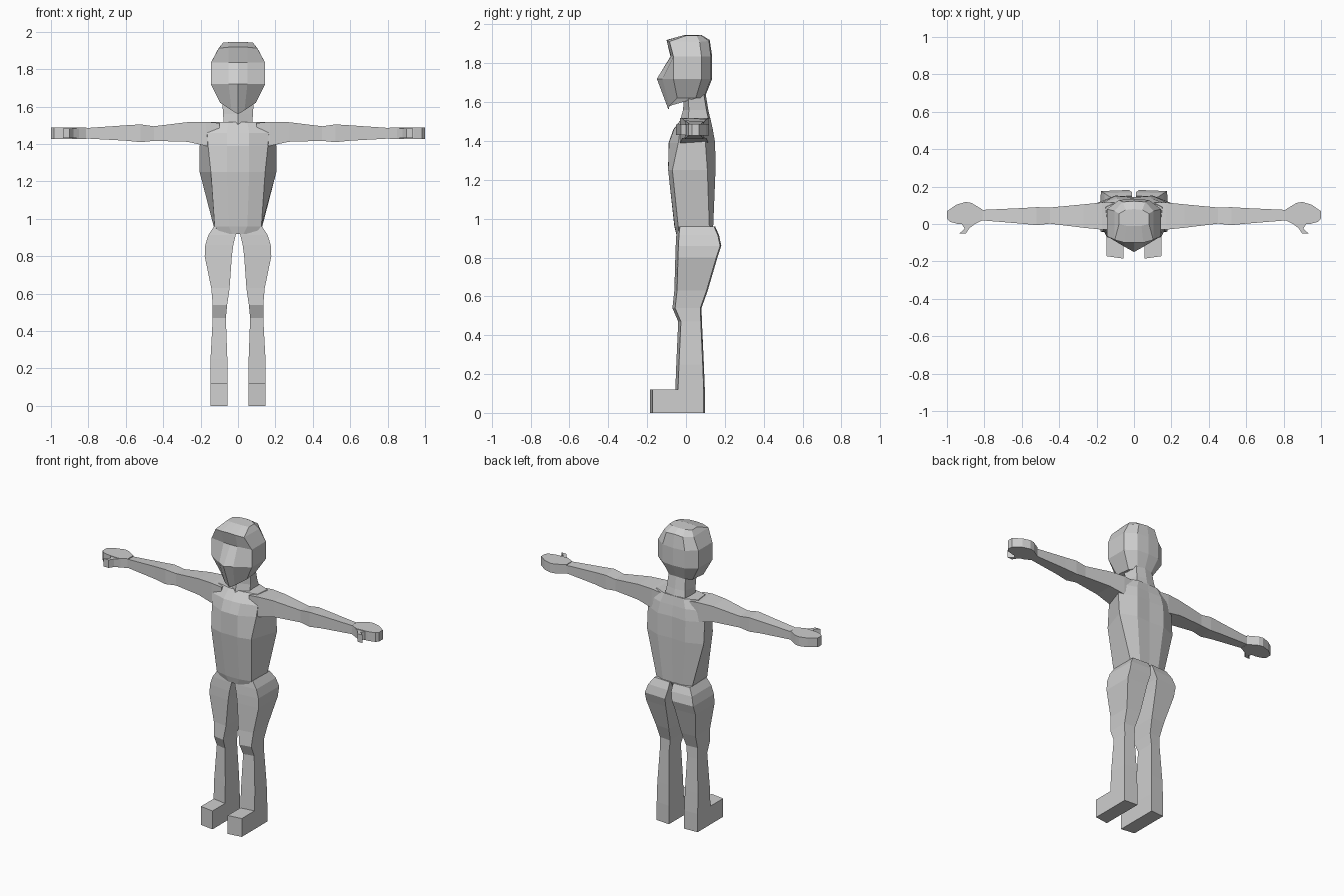
import bpy, bmesh

grey = bpy.data.materials.new("plain grey")
grey.diffuse_color = (0.62, 0.62, 0.62, 1)


def loft(name, rings):
    """Skin a list of closed rings with flat faces and cap both ends."""
    bm = bmesh.new()
    loops = [[bm.verts.new(p) for p in r] for r in rings]
    n = len(loops[0])
    for a, b in zip(loops, loops[1:]):
        for i in range(n):
            j = (i + 1) % n
            bm.faces.new((a[i], a[j], b[j], b[i]))
    bm.faces.new(loops[0])
    bm.faces.new(loops[-1])
    bmesh.ops.recalc_face_normals(bm, faces=bm.faces)
    me = bpy.data.meshes.new(name)
    bm.to_mesh(me)
    bm.free()
    me.materials.append(grey)
    ob = bpy.data.objects.new(name, me)
    bpy.context.collection.objects.link(ob)
    return ob


def sym(z, *half):
    """Full ring from its right half, front centre to back centre."""
    pts = [(p[0], p[1], p[2] if len(p) > 2 else z) for p in half]
    return pts + [(-x, y, h) for x, y, h in reversed(pts[1:-1])]


def both_sides(name, rings):
    for side, s in (("right", 1), ("left", -1)):
        loft(side + "_" + name, [[(s * x, y, z) for x, y, z in r] for r in rings])


# Torso: hips up to the flat shoulders
loft("torso", [
    sym(0.92, (0, -0.05), (0.03, -0.05), (0.09, -0.035), (0.10, 0.10), (0.06, 0.12), (0, 0.12)),
    sym(0.96, (0, -0.06), (0.05, -0.058), (0.125, -0.04), (0.13, 0.12), (0.07, 0.14), (0, 0.14)),
    sym(1.25, (0, -0.09), (0.06, -0.092), (0.145, -0.07), (0.205, 0.11), (0.10, 0.152), (0, 0.145)),
    sym(1.39, (0, -0.09), (0.06, -0.088), (0.16, -0.04), (0.205, 0.10), (0.10, 0.15), (0, 0.143)),
    sym(1.46, (0, -0.065), (0.06, -0.062), (0.165, -0.03), (0.18, 0.105), (0.09, 0.138), (0, 0.135)),
    sym(1.518, (0, -0.02), (0.05, -0.02), (0.14, 0.0), (0.15, 0.09), (0.07, 0.125), (0, 0.125)),
])

# Neck
loft("neck", [
    sym(1.49, (0, -0.035), (0.075, 0.01), (0.075, 0.12), (0, 0.13)),
    sym(1.56, (0, -0.015), (0.08, 0.015), (0.065, 0.105), (0, 0.115)),
    sym(1.65, (0, -0.01), (0.085, 0.01), (0.06, 0.09), (0, 0.10)),
])

# Head: pointed chin, nose ridge, sloping brow and capped crown
loft("head", [
    sym(1.62, (0, -0.09, 1.56), (0.035, -0.085, 1.58), (0.095, -0.045), (0.085, 0.05),
        (0.05, 0.09), (0, 0.095)),
    sym(1.72, (0, -0.15), (0.05, -0.122), (0.145, -0.065), (0.145, 0.08),
        (0.08, 0.128), (0, 0.135)),
    sym(1.835, (0, -0.08), (0.05, -0.077), (0.145, -0.065), (0.145, 0.08),
        (0.08, 0.128), (0, 0.135)),
    sym(1.92, (0, -0.10), (0.05, -0.10, 1.918), (0.103, -0.085, 1.912), (0.105, 0.07, 1.91),
        (0.06, 0.118, 1.915), (0, 0.122)),
    sym(1.945, (0, -0.01), (0.04, -0.01), (0.08, 0.0, 1.942), (0.08, 0.055, 1.942),
        (0.045, 0.075), (0, 0.08)),
])

# Legs: (height, inner x, outer x, front y, back y)
leg = [
    (0.00, 0.055, 0.148, -0.055, 0.097),
    (0.12, 0.055, 0.148, -0.055, 0.097),
    (0.25, 0.057, 0.147, -0.050, 0.092),
    (0.47, 0.065, 0.135, -0.040, 0.082),
    (0.54, 0.058, 0.135, -0.070, 0.080),
    (0.63, 0.045, 0.143, -0.060, 0.112),
    (0.80, 0.033, 0.178, -0.055, 0.162),
    (0.86, 0.025, 0.175, -0.053, 0.182),
    (0.915, 0.012, 0.158, -0.050, 0.170),
    (0.96, 0.012, 0.128, -0.045, 0.150),
]
both_sides("leg", [[(i, f, z), (o, f + 0.014, z), (o, b - 0.006, z), (i, b, z)]
                   for z, i, o, f, b in leg])

# Feet: square blocks under the shins
both_sides("foot", [[(0.055, -0.185, z), (0.148, -0.172, z), (0.148, 0.0, z), (0.055, 0.0, z)]
                    for z in (0, 0.12)])

# Arms: (x, front y, back y, bottom z, top z)
arm = [
    (0.10, -0.030, 0.115, 1.40, 1.512),
    (0.17, -0.030, 0.115, 1.39, 1.519),
    (0.27, -0.020, 0.105, 1.412, 1.517),
    (0.45, 0.002, 0.088, 1.417, 1.495),
    (0.52, -0.006, 0.090, 1.410, 1.505),
    (0.60, 0.002, 0.085, 1.418, 1.500),
    (0.82, 0.020, 0.075, 1.430, 1.485),
]
both_sides("arm", [[(x, f, b), (x, k, b), (x, k, t - 0.004), (x, f, t)]
                   for x, f, k, b, t in arm])

# Hands: flat mitten and thumb outlines given thickness
palm = [(0.81, 0.02), (0.86, -0.005), (0.94, 0.0), (0.985, 0.012), (1.0, 0.03),
        (1.0, 0.068), (0.95, 0.103), (0.90, 0.118), (0.87, 0.113), (0.81, 0.077)]
both_sides("hand", [[(x, y, z) for x, y in palm] for z in (1.428, 1.488)])
thumb = [(0.83, 0.015), (0.88, -0.022), (0.90, -0.052), (0.935, -0.052), (0.905, -0.025),
         (0.925, 0.005)]
both_sides("thumb", [[(x, y, z) for x, y in thumb] for z in (1.432, 1.484)])
